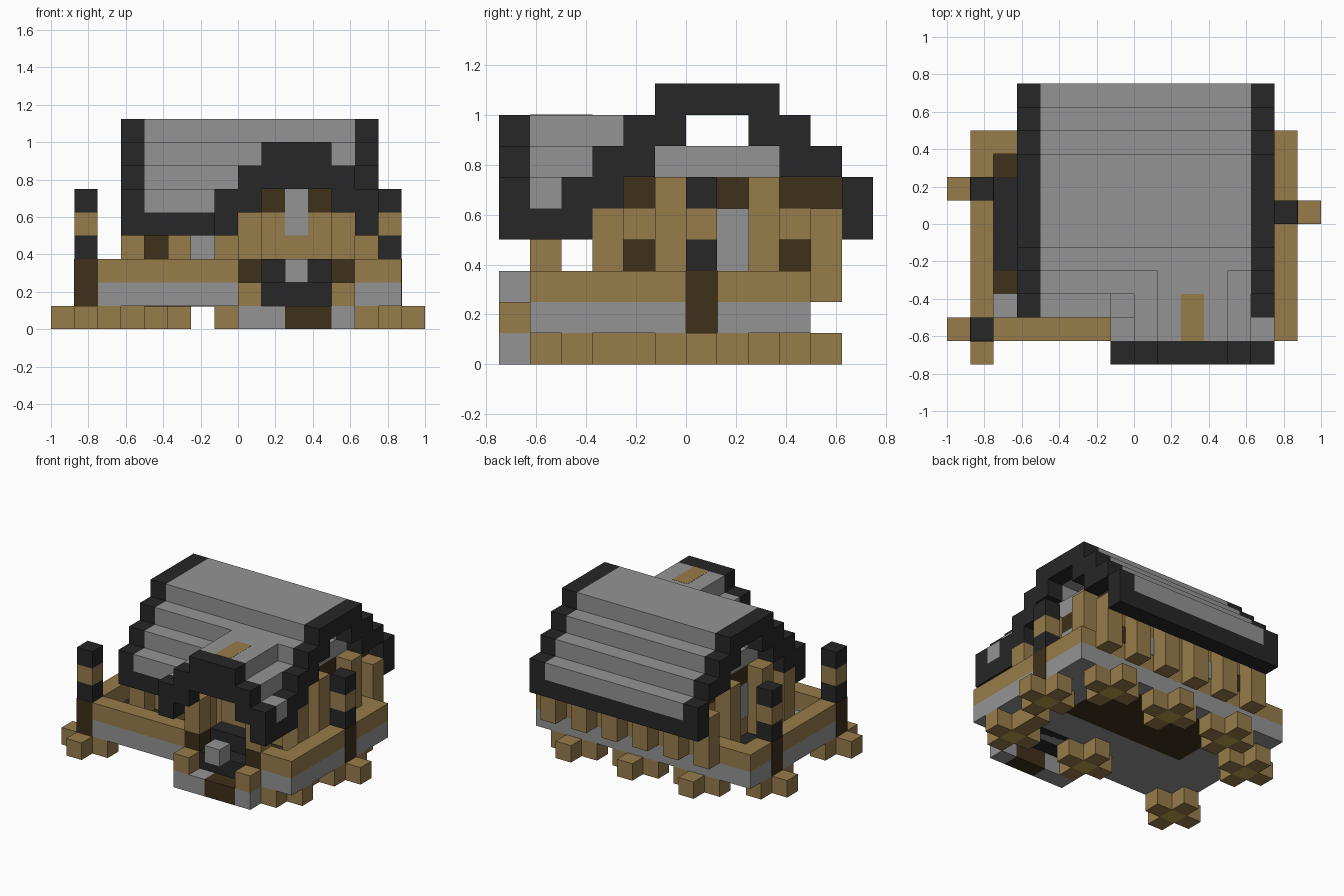
import bpy
import bmesh

cube = bpy.data.objects.get("Cube")
if cube:
    bpy.data.objects.remove(cube, do_unlink=True)

CELL = 0.125  # size of one building block


def material(name, r, g, b):
    mat = bpy.data.materials.new(name)
    mat.use_nodes = True
    mat.diffuse_color = (r, g, b, 1)
    mat.node_tree.nodes["Principled BSDF"].inputs["Base Color"].default_value = (r, g, b, 1)
    return mat


timber = material("timber", .31, .2, .07)
dark_wood = material("dark_wood", .049, .029, .01)
stone = material("stone_grey", .295, .295, .295)
slate = material("slate_black", .02, .02, .02)
log_end = material("log_end", .5, .36, .07)


def part(name, mat, boxes, underside=None):
    """Join boxes given as ranges (x, y, z) in block units into one object."""
    bm = bmesh.new()
    for spans in boxes:
        verts = bmesh.ops.create_cube(bm, size=1)["verts"]
        for v in verts:
            for axis, (low, high) in enumerate(spans):
                v.co[axis] = (high if v.co[axis] > 0 else low) * CELL
    mesh = bpy.data.meshes.new(name)
    mesh.materials.append(mat)
    if underside:
        mesh.materials.append(underside)
        bm.normal_update()
        for f in bm.faces:
            f.material_index = int(f.normal.z < -.5)
    bm.to_mesh(mesh)
    bm.free()
    obj = bpy.data.objects.new(name, mesh)
    bpy.context.collection.objects.link(obj)


def cell(n, grow=0):
    return (n - grow, n + 1 + grow)


def flip(span, total):
    return (total - span[1], total - span[0])


def both_x(boxes, total=1):
    return boxes + [(flip(x, total), y, z) for x, y, z in boxes]


def both_y(boxes, total=2):
    return boxes + [(x, flip(y, total), z) for x, y, z in boxes]


# Log feet: a plus of blocks around each footing
feet = [(-7, -5), (-7, 1), (6, 0), (4, 3), (0, 3), (-4, 3), (5, -4), (0, -4)]
part("footing_cores", timber, [(cell(x), cell(y), (0, 1)) for x, y in feet], log_end)
arms = [(x + dx, y + dy) for x, y in feet for dx, dy in ((1, 0), (-1, 0), (0, 1), (0, -1))]
part("footing_arms", timber, [(cell(x), cell(y), (0, 1)) for x, y in arms + [(5, -2)]])

# Terrace wall: stone course with a timber rail, open at the front steps
ring = [((-7, 0), (-5, -4)), ((5, 7), (-5, -4)), ((-7, 7), (3, 4)),
        ((-7, -6), (-4, 3)), ((6, 7), (-4, 3))]
part("terrace_stone", stone, [(x, y, (1, 2)) for x, y in ring])
part("terrace_rail", timber, [(x, y, (2, 3)) for x, y in ring])
part("terrace_floor", stone, [((-6, 6), (-4, 3), (1, 1.9))])
part("floor_underside", dark_wood, [((-4, 4), (-1, 3), (.98, 1.1))])
part("floor_slate", slate, [((-6, 6), (-2, 2), (1.85, 1.95))])
part("floor_wood", dark_wood, [((-6, 6), y, (1.85, 1.95)) for y in (cell(-3), cell(2))])

# Lamp posts in four bands
posts = [(-7, -5), (-7, 1), (6, 0)]


def bands(levels, grow=0):
    return [(cell(x, grow), cell(y, grow), z) for x, y in posts for z in levels]


part("post_bases", dark_wood, bands([(1, 3)], .02))
part("post_slate_bands", slate, bands([(3, 4), (5, 6)]))
part("post_timber_bands", timber, bands([(4, 5)]))

# Front steps and entrance
part("step_stone", stone, [(x, (-6, -5), (0, 1)) for x in ((0, 2), (4, 5))])
part("step_wood", dark_wood, [((2, 4), (-6, -5), (0, 1))])
part("step_posts", timber, [(cell(x), (-6, -5), (1, 2)) for x in (0, 4)])
part("entrance_posts", dark_wood, [(cell(x), (-5, -4), (1, 3)) for x in (0, 4)])
part("entrance_steps", slate, [((1, 4), (-5, -4), (1, 2)), ((1, 4), (-4, -3), (1, 3))])
part("hanging_stone", stone, [((2, 3), (-6, -5), (2, 3))])

# House walls, windows and panels
part("long_walls", timber, both_y([((-4, 5), (-2, -1), (2, 5))]))
part("end_walls", timber, both_x([((4, 5), (-1, 3), (2, 5))]))
part("wall_plates", dark_wood, both_x([((4, 5), (-2, 5), (5, 6))]))
part("gable_walls", stone, both_x([((4, 5), (-1, 3), (6, 7))]))
part("end_windows", dark_wood, both_x(both_y([((4.5, 5.05), (-2, -1), (3, 4))])))
part("end_panels", stone, both_x([((4.5, 5.05), (0, 2), (3, 5))]))
part("long_windows", dark_wood, both_x(both_y([((-4, -3), (-2.05, -1.5), (3, 4))])))
part("long_panels", stone, both_x(both_y([((-2, -1), (-2.05, -1.5), (3, 4))])))

# Protruding wall timbers
part("long_wall_posts", timber,
     [(cell(x), (4, 5), (2, 5)) for x in range(-5, 6, 2)]
     + [(cell(x), (-3, -2), (2, 5)) for x in (-5, -3, -1, 5)])
part("end_wall_posts", timber, both_x(both_y([((5, 6), (-1, 0), (2, 6))])))

# Stepped main roof: stone slabs with slate edges
slopes = [((2, 4), (7, 8)), ((3, 5), (6, 7))]
slopes += [(flip(y, 2), z) for y, z in slopes] + [((-1, 3), (8, 9))]
eaves = [((5, 6), (4, 6)), ((-4, -3), (4, 6))]
part("roof_slabs", stone, [((-4, 5), y, z) for y, z in slopes]
     + [((-4, 5), (5, 6), (5, 6)), ((-4, -1), (-4, -3), (5, 6))])
part("roof_end_edges", slate, both_x([((5, 6), y, z) for y, z in slopes + eaves]))
part("roof_eaves", slate, [((-4, 5), (5, 6), (4, 5)), ((-4, -1), (-4, -3), (4, 5))]
     + both_x([((5, 6), (-3, -2), (5, 6))]))

# Front dormer roof: slate front edge, stone slabs running back
part("dormer_edge", slate,
     [((1, 4), (-6, -5), (7, 8)), ((0, 5), (-6, -5), (6, 7))]
     + both_x([((-1, 1), (-6, -5), (5, 6)), ((-1, 0), (-6, -4), (4, 5))], 5))
part("dormer_slabs", stone, [((1, 4), (-5, -2), (7, 8))]
     + both_x([((0, 2), (-5, -3), (6, 7)), ((-1, 0), (-5, -4), (5, 6))], 5))
part("dormer_ridge_inlay", timber, [((2, 3), (-5, -3), (7.98, 8.01))])

# Porch posts, with the entrance wall and its tall panel set back
part("porch_posts", timber, both_x([((0, 1), (-5, -4), (3, 5))], 5))
part("entrance_wall", timber, both_x([((1, 2), (-3, -2), (3, 5))], 5)
     + [((2, 3), (-3, -2), (3, 4))])
part("entrance_beams", dark_wood, both_x([((1, 2), (-3, -2), (5, 6))], 5))
part("entrance_panel", stone, [((2, 3), (-3, -2), (4, 6))])
